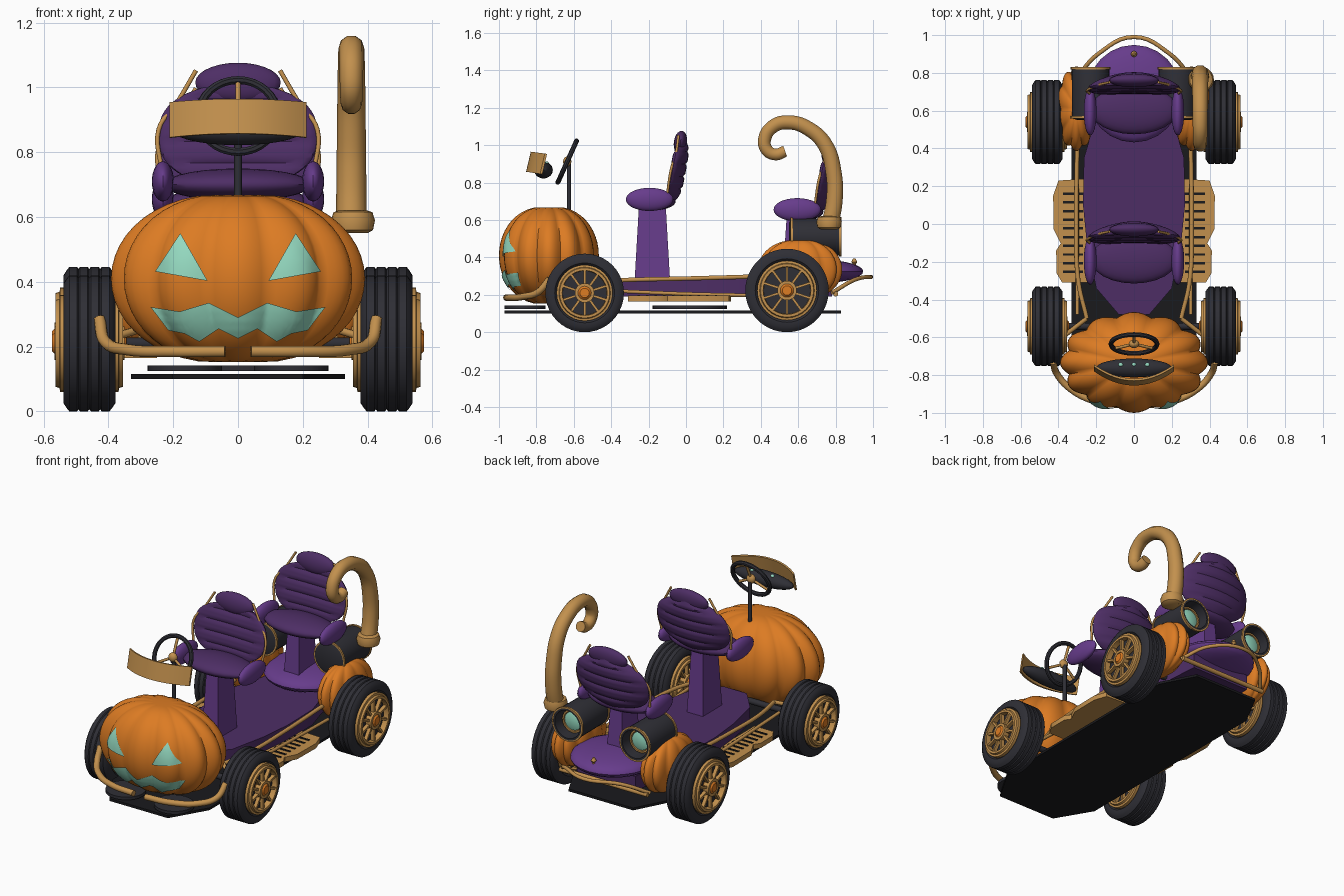
import bpy, bmesh, math
from mathutils import Vector, Matrix
from mathutils.bvhtree import BVHTree

if "Cube" in bpy.data.objects:
    bpy.data.objects.remove(bpy.data.objects["Cube"])

COLOURS = {
    "orange": (0.72, 0.20, 0.017), "gold": (0.54, 0.28, 0.075), "rubber": (0.028, 0.028, 0.036),
    "black": (0.010, 0.010, 0.012), "dark_purple": (0.075, 0.027, 0.13),
    "light_purple": (0.135, 0.045, 0.26), "mint": (0.30, 0.70, 0.53)}
MATS = {}
for key, rgb in COLOURS.items():
    MATS[key] = bpy.data.materials.new(key)
    MATS[key].diffuse_color = (*rgb, 1)


def finish(ob, mat, angle=40):
    ob.data.materials.clear()
    ob.data.materials.append(MATS[mat])
    bpy.ops.object.select_all(action='DESELECT')
    ob.select_set(True)
    bpy.context.view_layer.objects.active = ob
    bpy.ops.object.shade_smooth_by_angle(angle=math.radians(angle))
    return ob


def make(name, bm, mat, angle=40):
    bmesh.ops.recalc_face_normals(bm, faces=bm.faces)
    me = bpy.data.meshes.new(name)
    bm.to_mesh(me)
    bm.free()
    ob = bpy.data.objects.new(name, me)
    bpy.context.collection.objects.link(ob)
    return finish(ob, mat, angle)


def loft(bm, rings, closed=False, caps=True):
    vs = [[bm.verts.new(p) for p in r] for r in rings]
    n = len(vs[0])
    pairs = list(zip(vs, vs[1:])) + ([(vs[-1], vs[0])] if closed else [])
    for a, b in pairs:
        for i in range(n):
            bm.faces.new((a[i], a[(i + 1) % n], b[(i + 1) % n], b[i]))
    if caps and not closed:
        bm.faces.new(vs[0])
        bm.faces.new(vs[-1])


def lathe(bm, prof, loc, axis, n=32, closed=False):
    """Revolve (radius, offset) pairs round an axis."""
    rot = {'x': Matrix.Rotation(math.pi / 2, 3, 'Y'), 'z': Matrix.Identity(3),
           'y': Matrix.Rotation(-math.pi / 2, 3, 'X')}[axis]
    rings = [[Vector(loc) + rot @ Vector((r * math.cos(t), r * math.sin(t), h))
              for t in [2 * math.pi * i / n for i in range(n)]] for r, h in prof]
    loft(bm, rings, closed)


def turned(name, prof, loc, axis, mat, n=32, closed=False):
    bm = bmesh.new()
    lathe(bm, prof, loc, axis, n, closed)
    return make(name, bm, mat)


def ellipsoid(name, loc, radii, mat, rot=0):
    bm = bmesh.new()
    m = Matrix.Translation(loc) @ Matrix.Rotation(rot, 4, 'X') @ Matrix.Diagonal((*radii, 1))
    bmesh.ops.create_uvsphere(bm, u_segments=24, v_segments=14, radius=1, matrix=m)
    return make(name, bm, mat)


def slab(name, outline, z0, z1, mat):
    bm = bmesh.new()
    loft(bm, [[(x, y, z) for x, y in outline] for z in (z0, z1)])
    return make(name, bm, mat)


def mirrored(half):
    return half + [(-x, y) for x, y in reversed(half)]


def tube(name, pts, r, mat, radii=None):
    cu = bpy.data.curves.new(name, 'CURVE')
    cu.dimensions, cu.bevel_depth, cu.bevel_resolution = '3D', r, 3
    cu.use_fill_caps, cu.resolution_u = True, 6
    sp = cu.splines.new('BEZIER')
    sp.bezier_points.add(len(pts) - 1)
    for i, p in enumerate(pts):
        b = sp.bezier_points[i]
        b.co, b.handle_left_type, b.handle_right_type = p, 'AUTO', 'AUTO'
        b.radius = radii[i] if radii else 1
    ob = bpy.data.objects.new(name, cu)
    bpy.context.collection.objects.link(ob)
    bpy.ops.object.select_all(action='DESELECT')
    ob.select_set(True)
    bpy.context.view_layer.objects.active = ob
    bpy.ops.object.convert(target='MESH')
    return finish(bpy.context.object, mat)


def pumpkin(name, c, radii, lobes, depth, dimple):
    bm, rings, n = bmesh.new(), [], lobes * 8
    for j in range(1, 24):
        a = -math.pi / 2 + math.pi * j / 24
        ring = []
        for i in range(n):
            t = 2 * math.pi * i / n + math.pi / 2
            rib = 1 - depth * (1 - abs(math.sin(lobes * (t - math.pi / 2) / 2 + math.pi / 2)))
            r = math.cos(a) ** 0.85 * rib
            z = math.sin(a) - dimple * math.copysign(max(0, 1 - r * 2.5) ** 2, a)
            ring.append((c[0] + radii[0] * r * math.cos(t), c[1] + radii[1] * r * math.sin(t), c[2] + radii[2] * z))
        rings.append(ring)
    loft(bm, rings)
    bm.normal_update()
    tree = BVHTree.FromBMesh(bm)
    make(name, bm, "orange", 60)
    return tree


# Pumpkin nose with face plates laid on its skin
skin = pumpkin("pumpkin_nose", (0, -0.733, 0.41), (0.392, 0.267, 0.265), 12, 0.09, 0.06)


def face_plate(name, outline):
    bm = bmesh.new()
    bm.faces.new([bm.verts.new((x, -2, z)) for x, z in outline])
    bmesh.ops.triangulate(bm, faces=bm.faces)
    bmesh.ops.subdivide_edges(bm, edges=bm.edges, cuts=7, use_grid_fill=True)
    for v in bm.verts:
        hit = skin.ray_cast(v.co, Vector((0, 1, 0)))[0]
        v.co.y = hit.y - 0.008 if hit else -0.8
    make(name, bm, "mint")


for s in (-1, 1):
    face_plate("eye", [(s * 0.178, 0.55), (s * 0.256, 0.432), (s * 0.094, 0.403)])
upper = [(0.27, 0.322), (0.18, 0.308), (0.09, 0.335), (0.0, 0.29)]
lower = [(0.06, 0.255), (0.12, 0.215), (0.165, 0.24), (0.215, 0.25)]
face_plate("mouth", [(-x, z) for x, z in upper] + [(x, z) for x, z in upper[-2::-1]]
           + lower[::-1] + [(0, 0.225)] + [(-x, z) for x, z in lower])

# Wheels: grooved tyre, stepped rim, spokes, hub
for y, R, tag in ((-0.542, 0.21, "front"), (0.54, 0.223, "rear")):
    k = R / 0.21
    for s in (-1, 1):
        loc = (s * 0.459, y, R)
        prof = [(0.14, -0.06), (0.16, -0.08), (0.185, -0.08), (0.2, -0.07)]
        for h in (-0.05, -0.017, 0.017, 0.05):
            prof += [(0.21, h - 0.012), (0.21, h + 0.012), (0.204, h + 0.0165)]
        prof = prof[:-1] + [(0.2, 0.07), (0.185, 0.08), (0.16, 0.08), (0.14, 0.06)]
        turned(tag + "_tyre", [(r * k, h) for r, h in prof], loc, 'x', "rubber", 40, True)
        turned(tag + "_wheel_core", [(0.142 * k, -0.06), (0.142 * k, 0.06)], loc, 'x', "rubber")
        turned(tag + "_hub", [(0.025, -0.115), (0.04, -0.1), (0.04, 0.1), (0.025, 0.115)], loc, 'x', "orange", 16)
        bm = bmesh.new()
        for d in (-1, 1):
            lathe(bm, [(r * k, d * h) for r, h in ((0.15, 0.07), (0.15, 0.09), (0.138, 0.092), (0.134, 0.104),
                  (0.12, 0.104), (0.118, 0.07))], loc, 'x', 32, True)
            lathe(bm, [(r, d * h) for r, h in ((0.052, 0.07), (0.052, 0.108), (0.036, 0.108), (0.036, 0.07))],
                  loc, 'x', 20, True)
            for i in range(10):
                m = (Matrix.Translation((loc[0] + d * 0.085, y, R)) @ Matrix.Rotation(i * math.pi / 5, 4, 'X')
                     @ Matrix.Translation((0, 0, 0.085 * k)) @ Matrix.Diagonal((0.022, 0.013, 0.08 * k, 1)))
                bmesh.ops.create_cube(bm, size=1, matrix=m)
        make(tag + "_rim", bm, "gold")
    turned(tag + "_axle", [(0.018, -0.4), (0.018, 0.4)], (0, y, R), 'x', "rubber", 12)

# Undertray, skid discs and floor
slab("undertray", mirrored([(0.2, -0.97), (0.33, -0.75), (0.33, 0.62), (0.22, 0.83)]), 0.1, 0.115, "black")
disc = [(math.cos(i * math.pi / 12), math.sin(i * math.pi / 12)) for i in range(24)]
for x, y, rx, ry in ((-0.165, -0.86, 0.115, 0.11), (0.165, -0.86, 0.115, 0.11), (0, 0.02, 0.2, 0.2)):
    slab("skid_disc", [(x + rx * a, y + ry * b) for a, b in disc], 0.124, 0.142, "rubber")
slab("floor", mirrored([(0.08, -0.48), (0.2, -0.34), (0.25, -0.1), (0.27, 0.1), (0.265, 0.35), (0.22, 0.5),
                        (0.2, 0.78)]), 0.19, 0.285, "dark_purple")

for s in (-1, 1):
    # Side rails and struts
    tube("upper_rail", [(s * 0.25, -0.5, 0.27), (s * 0.295, -0.3, 0.28), (s * 0.305, 0, 0.287),
                        (s * 0.3, 0.45, 0.3)], 0.012, "gold")
    tube("lower_rail", [(s * 0.3, -0.48, 0.225), (s * 0.3, 0, 0.205), (s * 0.3, 0.45, 0.195)], 0.01, "gold")
    tube("front_strut", [(s * 0.25, -0.5, 0.27), (s * 0.38, -0.6, 0.23)], 0.012, "gold")
    # Slotted foot plates
    for out in ([(0.25, -0.09), (0.39, -0.1), (0.425, -0.03), (0.428, 0.15), (0.4, 0.23), (0.25, 0.24)],
                [(0.25, -0.31), (0.38, -0.31), (0.41, -0.26), (0.412, -0.14), (0.38, -0.09), (0.25, -0.09)]):
        slab("foot_plate", [(s * x, y) for x, y in out], 0.165, 0.195, "gold")
    for i in range(10):
        y = -0.26 + i * 0.046
        slab("foot_plate_slot", [(s * a, y + b) for a, b in ((0.27, 0), (0.375, 0), (0.375, 0.013), (0.27, 0.013))],
             0.192, 0.199, "black")
    # Front bumper half
    tube("front_bumper", [(s * 0.04, -0.96, 0.185), (s * 0.2, -0.94, 0.185), (s * 0.34, -0.87, 0.19),
                          (s * 0.41, -0.79, 0.215), (s * 0.428, -0.73, 0.285)], 0.018, "gold")
    # Rear fender gourds
    pumpkin("rear_fender", (s * 0.305, 0.61, 0.335), (0.105, 0.225, 0.16), 10, 0.1, 0.05)
    # Rear thrusters with glowing lens
    c = (s * 0.23, 0.69, 0.51)
    turned("thruster", [(0.07, -0.14), (0.098, -0.13), (0.1, 0.13), (0.098, 0.14), (0.085, 0.14), (0.08, 0.05)],
           c, 'y', "rubber", 28)
    for h in (-0.125, 0.135):
        turned("thruster_ring", [(0.096, h - 0.006), (0.105, h - 0.006), (0.105, h + 0.006), (0.096, h + 0.006)],
               c, 'y', "gold", 28, True)
    turned("thruster_lens", [(0.06, 0.04), (0.056, 0.085), (0.03, 0.095)], c, 'y', "mint", 20)
    turned("thruster_lens_ring", [(0.06, 0.05), (0.07, 0.05), (0.07, 0.09), (0.06, 0.09)], c, 'y', "gold", 20, True)

# Seats: pedestal, cushion, grooved backrest, headrest, arm bolsters, edge rods
for dy, dz, tag in ((0, 0, "front_seat"), (0.79, -0.055, "rear_seat")):
    bm = bmesh.new()
    loft(bm, [[(a * w, dy - 0.18 + b * d, z) for a, b in ((-1, -1), (1, -1), (1, 1), (-1, 1))]
              for z, w, d in ((0.27, 0.055, 0.095), (0.67 + dz, 0.04, 0.072))])
    make(tag + "_pedestal", bm, "light_purple")
    ellipsoid(tag + "_cushion", (0, dy - 0.185, 0.7 + dz), (0.23, 0.13, 0.05), "dark_purple")
    bm, rings = bmesh.new(), []
    for i in range(25):
        u = i / 24
        w = 0.245 * max(0.12, 1 - abs(2 * u - 0.95) ** 2.6) ** 0.5
        groove = 0.78 if i % 5 == 0 else 1
        t = 0.042 * max(0.15, 1 - abs(2 * u - 1) ** 4) ** 0.5 * groove
        rings.append([(w * a, dy - 0.085 + 0.06 * u + t * b + 0.03 * (0.4 - a * a), 0.7 + dz + 0.32 * u)
                      for a, b in ((math.cos(q), math.sin(q)) for q in [k * math.pi / 14 for k in range(28)])])
    loft(bm, rings)
    make(tag + "_backrest", bm, "dark_purple")
    ellipsoid(tag + "_headrest", (0, dy - 0.03, 1.015 + dz), (0.132, 0.035, 0.062), "dark_purple", -0.15)
    for s in (-1, 1):
        ellipsoid(tag + "_arm_bolster", (s * 0.232, dy - 0.195, 0.71 + dz), (0.034, 0.127, 0.062), "light_purple")
        tube(tag + "_edge_rod", [(s * 0.13, dy - 0.04, 1.052 + dz), (s * 0.19, dy - 0.055, 0.95 + dz),
                                 (s * 0.245, dy - 0.08, 0.87 + dz), (s * 0.235, dy - 0.1, 0.74 + dz)], 0.007, "gold")

# Tail boot, knob and rear bumper
ellipsoid("tail_boot", (0, 0.69, 0.325), (0.25, 0.258, 0.065), "light_purple")
turned("tail_knob", [(0.012, 0), (0.008, 0.035), (0.016, 0.045), (0.006, 0.065)], (0, 0.9, 0.33), 'z', "gold", 12)
tube("rear_bumper", [(-0.3, 0.78, 0.21), (-0.19, 0.9, 0.28), (0, 0.99, 0.295), (0.19, 0.9, 0.28), (0.3, 0.78, 0.21)],
     0.011, "gold")
tube("rear_crossbar", [(-0.3, 0.8, 0.205), (0.3, 0.8, 0.205)], 0.014, "gold")

# Curled stem pipe with collar
path = [(0.765, 0.56), (0.793, 0.7), (0.79, 0.85), (0.745, 1.0), (0.66, 1.085), (0.55, 1.122), (0.465, 1.1),
        (0.42, 1.03), (0.432, 0.975), (0.48, 0.95), (0.53, 0.968)]
tube("stem_pipe", [(0.35, y, z) for y, z in path], 0.048, "gold", [1 - 0.035 * i for i in range(11)])
turned("stem_collar", [(0.045, -0.03), (0.062, -0.02), (0.068, 0.01), (0.06, 0.035), (0.045, 0.04)],
       (0.355, 0.765, 0.58), 'z', "gold", 20)

# Steering post, wheel and dash
tube("steering_post", [(0, -0.625, 0.6), (0, -0.625, 0.9)], 0.012, "rubber")
up = Vector((0, 0.41, 0.91))
hub = Vector((0, -0.635, 0.912))
bm, rings = bmesh.new(), []
for i in range(32):
    t = 2 * math.pi * i / 32
    out = Vector((1, 0, 0)) * math.cos(t) + up * math.sin(t)
    nrm = Vector((0, -0.91, 0.41))
    rings.append([hub + out * (0.122 + 0.013 * math.cos(q)) + nrm * 0.013 * math.sin(q)
                  for q in [j * math.pi / 4 for j in range(8)]])
loft(bm, rings, True)
make("steering_wheel", bm, "rubber")
for t in (0.5, math.pi * 7 / 6, math.pi * 11 / 6):
    t = t if t > 1 else math.pi / 2
    tube("steering_spoke", [hub, hub + (Vector((1, 0, 0)) * math.cos(t) + up * math.sin(t)) * 0.12], 0.008, "gold")
ellipsoid("steering_hub", hub, (0.028, 0.022, 0.028), "gold")
ellipsoid("dashboard", (0, -0.762, 0.867), (0.2, 0.05, 0.045), "rubber")
for x in (-0.07, 0, 0.07):
    ellipsoid("dash_light", (x, -0.745, 0.905), (0.012, 0.01, 0.008), "mint")
bm, rings = bmesh.new(), []
for i in range(17):
    a = -1 + i / 8
    y = -0.855 + 0.075 * a * a
    rings.append([(0.212 * a, y, 0.858 - 0.012 * a * a), (0.212 * a, y + 0.025, 0.965 - 0.01 * a * a),
                  (0.212 * a, y + 0.037, 0.963 - 0.01 * a * a), (0.212 * a, y + 0.012, 0.856 - 0.012 * a * a)])
loft(bm, rings)
make("wind_deflector", bm, "gold")

for m in bpy.data.materials:
    if m.users and not m.is_grease_pencil:
        m.use_nodes = True
        m.node_tree.nodes["Principled BSDF"].inputs["Base Color"].default_value = m.diffuse_color
